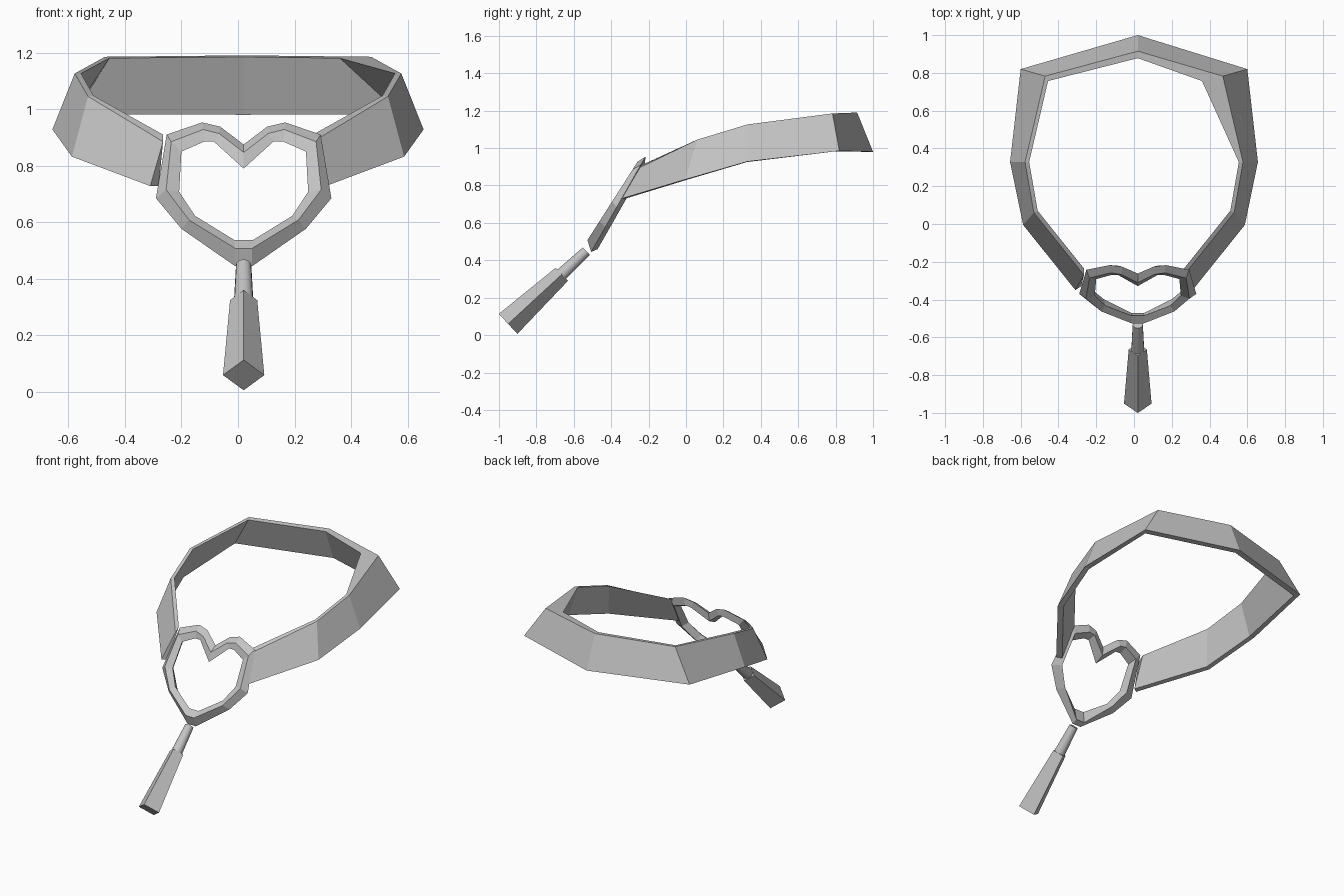
import bpy, bmesh, math
from mathutils import Vector, Matrix

if "Cube" in bpy.data.objects:
    bpy.data.objects.remove(bpy.data.objects["Cube"], do_unlink=True)

grey = bpy.data.materials.new("plain grey")
grey.use_nodes = True
GREY = (0.55, 0.55, 0.55, 1)
grey.diffuse_color = GREY
grey.node_tree.nodes["Principled BSDF"].inputs["Base Color"].default_value = GREY

CX = 0.02  # centre line of the heart and pendant


def finish(name, bm):
    bmesh.ops.recalc_face_normals(bm, faces=bm.faces)
    mesh = bpy.data.meshes.new(name)
    bm.to_mesh(mesh)
    bm.free()
    mesh.materials.append(grey)
    obj = bpy.data.objects.new(name, mesh)
    bpy.context.collection.objects.link(obj)
    return obj


def sweep(name, rails, closed):
    """Skin a four-cornered section whose corners follow the four rails."""
    bm = bmesh.new()
    rows = [[bm.verts.new(p) for p in rail] for rail in rails]
    n = len(rows[0])
    for i in range(n if closed else n - 1):
        j = (i + 1) % n
        for a, b in zip(rows, rows[1:] + rows[:1]):
            bm.faces.new((a[i], a[j], b[j], b[i]))
    if not closed:
        for i in (0, n - 1):
            bm.faces.new([row[i] for row in rows])
    return finish(name, bm)


# Neck band: each rail runs from the back centre to the front end
def band_rail(back, side, left_changes={}):
    left = [left_changes.get(i, p) for i, p in enumerate(side)]
    right = [(-x, y, z) for x, y, z in side]
    return right[::-1] + [back] + left


outer_top = band_rail((CX, 0.915, 1.19), [(0.47, 0.783, 1.185), (0.577, 0.328, 1.126),
                                          (0.53, 0.06, 1.045), (0.265, -0.27, 0.885)])
outer_low = band_rail((CX, 1.0, 0.98), [(0.60, 0.82, 0.985), (0.656, 0.328, 0.928),
                                        (0.587, -0.005, 0.832), (0.31, -0.35, 0.728)])
inner_low = band_rail((CX, 0.96, 0.98), [(0.575, 0.79, 0.982), (0.622, 0.325, 0.925),
                                         (0.555, 0.01, 0.832), (0.28, -0.33, 0.728)])
inner_top = band_rail((CX, 0.878, 1.185), [(0.455, 0.757, 1.18), (0.555, 0.328, 1.126),
                                           (0.51, 0.07, 1.047), (0.265, -0.235, 0.91)],
                      {0: (0.36, 0.757, 1.18)})
sweep("neck_band", [outer_top, outer_low, inner_low, inner_top], False)


# Heart ring: half outlines from the notch to the tip, leaning back as they rise
def heart_rail(half, y0, z0, lean):
    def place(s, x, z):
        return (CX + s * x, y0 + (z - z0) * lean, z)
    left = [place(1, x, z) for x, z in half]
    right = [place(-1, x, z) for x, z in half[1:]]
    return left + right[::-1]


front_outer = heart_rail([(0, .847), (.087, .914), (.143, .928), (.256, .885),
                          (.274, .715), (.193, .608), (.03, .508)], -.527, .508, .64)
back_outer = heart_rail([(0, .875), (.083, .938), (.147, .953), (.272, .91),
                         (.31, .685), (.22, .577), (.03, .445)], -.51, .44, .57)
back_inner = heart_rail([(0, .82), (.10, .90), (.14, .905), (.235, .87),
                         (.25, .69), (.18, .59), (.03, .46)], -.475, .455, .57)
front_inner = heart_rail([(0, .79), (.105, .885), (.14, .885), (.22, .85),
                          (.228, .708), (.172, .623), (.034, .538)], -.485, .538, .62)
sweep("heart_ring", [front_outer, back_outer, back_inner, front_inner], True)


# Pendant: tapered diamond-section grip and a round stem on one slanted axis
def tapered(name, start, end, r1, r2, sides):
    start, end = Vector(start), Vector(end)
    d = (end - start).normalized()
    x = Vector((1, 0, 0))
    frame = Matrix((x, d.cross(x), d)).transposed().to_4x4()
    bm = bmesh.new()
    bmesh.ops.create_cone(bm, cap_ends=True, segments=sides, radius1=r1, radius2=r2,
                          depth=(end - start).length,
                          matrix=Matrix.Translation((start + end) / 2) @ frame)
    return finish(name, bm)


tapered("pendant_grip", (CX, -0.951, 0.06), (CX, -0.664, 0.325), 0.073, 0.048, 4)
stem = tapered("pendant_stem", (CX, -0.70, 0.292), (CX, -0.533, 0.449), 0.036, 0.027, 16)
bpy.ops.object.select_all(action='DESELECT')
stem.select_set(True)
bpy.context.view_layer.objects.active = stem
bpy.ops.object.shade_smooth_by_angle(angle=math.radians(40))
